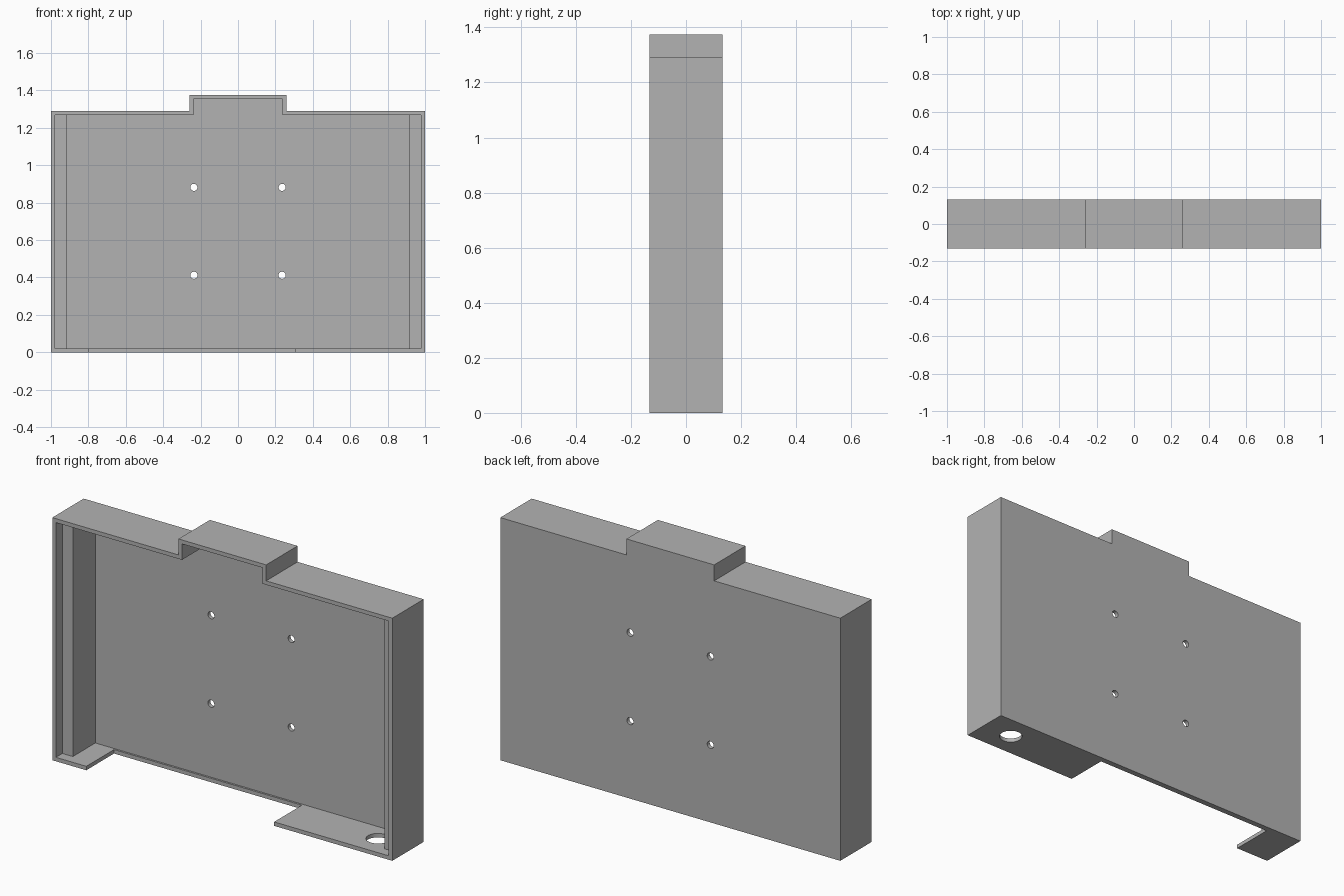
import bpy
import bmesh
import math
from mathutils import Matrix, Vector

if "Cube" in bpy.data.objects:
    bpy.data.objects.remove(bpy.data.objects["Cube"], do_unlink=True)

HALF_DEPTH = 0.132
WALL = 0.021
FRONT, BACK = -HALF_DEPTH, HALF_DEPTH
PANEL = BACK - WALL          # inner face of the back panel
OUT = 0.1                    # cutter overshoot

grey = bpy.data.materials.new("plain grey")
grey.use_nodes = True
COLOUR = (0.45, 0.45, 0.45, 1)
grey.diffuse_color = COLOUR
grey.node_tree.nodes["Principled BSDF"].inputs["Base Color"].default_value = COLOUR


def add_object(name, bm):
    bmesh.ops.recalc_face_normals(bm, faces=bm.faces)
    mesh = bpy.data.meshes.new(name)
    bm.to_mesh(mesh)
    bm.free()
    mesh.materials.append(grey)
    obj = bpy.data.objects.new(name, mesh)
    bpy.context.collection.objects.link(obj)
    return obj


def prism(name, outline, y0, y1):
    """Extrude an x-z outline from y0 to y1."""
    bm = bmesh.new()
    face = bm.faces.new([bm.verts.new((x, y0, z)) for x, z in outline])
    grown = bmesh.ops.extrude_face_region(bm, geom=[face])["geom"]
    verts = [v for v in grown if isinstance(v, bmesh.types.BMVert)]
    bmesh.ops.translate(bm, verts=verts, vec=(0, y1 - y0, 0))
    return add_object(name, bm)


def cylinder(name, centre, radius, length, along_y=False, sides=32):
    bm = bmesh.new()
    turn = Matrix.Rotation(math.radians(90 if along_y else 0), 4, 'X')
    bmesh.ops.create_cone(bm, cap_ends=True, segments=sides, radius1=radius,
                          radius2=radius, depth=length,
                          matrix=Matrix.Translation(Vector(centre)) @ turn)
    return add_object(name, bm)


def stepped_outline(half, bump, bottom, shoulder, top):
    """Symmetric outline with a raised middle."""
    right = [(half, bottom), (half, shoulder), (bump, shoulder), (bump, top)]
    return right + [(-x, z) for x, z in reversed(right)]


def cut(target, cutter):
    cutter.hide_render = True
    mod = target.modifiers.new(cutter.name, 'BOOLEAN')
    mod.operation = 'DIFFERENCE'
    mod.solver = 'EXACT'
    mod.object = cutter
    bpy.context.view_layer.objects.active = target
    bpy.ops.object.modifier_apply(modifier=mod.name)
    bpy.data.objects.remove(cutter, do_unlink=True)


# Outer tray with raised tab on the top edge
tray = prism("tray", stepped_outline(1, 0.258, 0, 1.29, 1.375), FRONT, BACK)

# Shallow front recess, then the narrower deep cavity that leaves side rails
for name, half, y0, y1 in (("recess", 1 - WALL, FRONT - OUT, FRONT + 0.054),
                           ("cavity", 0.917, FRONT - OUT, PANEL)):
    cut(tray, prism(name, stepped_outline(half, 0.258 - WALL, WALL, 1.29 - WALL,
                                          1.375 - WALL), y0, y1))

# Opening in the floor, leaving a narrow lip at the back
cut(tray, prism("floor_opening", [(-0.8, -OUT), (0.305, -OUT), (0.305, OUT), (-0.8, OUT)],
                FRONT - OUT, PANEL - 0.01))

# Cable hole in the floor
cut(tray, cylinder("cable_hole", (0.823, 0, 0), 0.058, 0.2))

# Four mounting holes through the back panel
for x in (-0.236, 0.236):
    for z in (0.412, 0.882):
        cut(tray, cylinder("mounting_hole", (x, BACK, z), 0.019, 0.2, along_y=True))

bpy.ops.object.select_all(action='DESELECT')
tray.select_set(True)
bpy.context.view_layer.objects.active = tray
bpy.ops.object.shade_smooth_by_angle(angle=math.radians(30))
